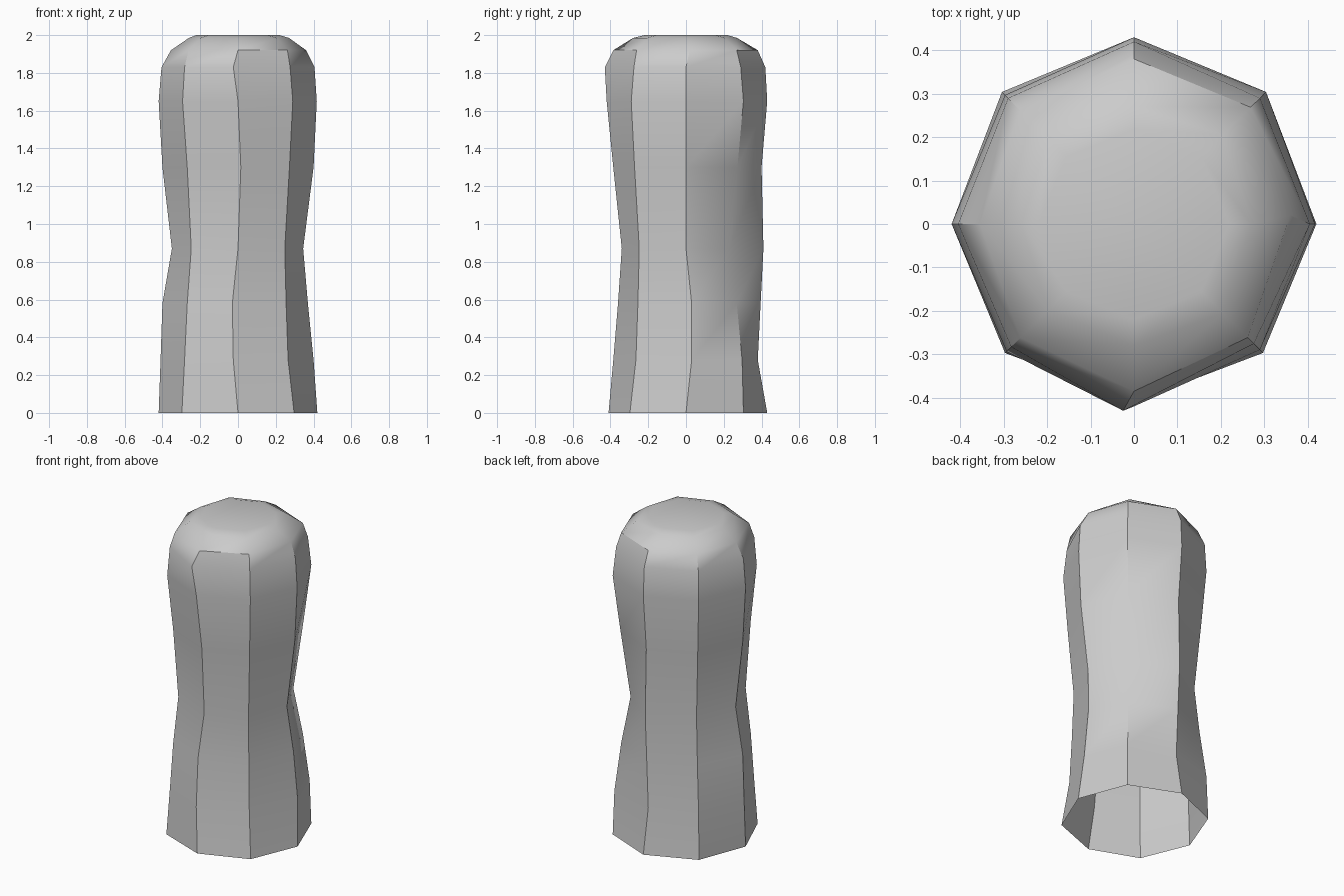
import bpy, bmesh
from math import sin, cos, pi, radians

if "Cube" in bpy.data.objects:
    bpy.data.objects.remove(bpy.data.objects["Cube"])

# Ring heights and radii of the eight corners, counter-clockwise from +x
RINGS = [
    (0.00, (.42, .43, .43, .43, .42, .42, .41, .42)),
    (0.28, (.40, .42, .38, .42, .41, .40, .385, .375)),
    (0.58, (.37, .38, .395, .38, .40, .38, .36, .36)),
    (0.87, (.345, .325, .41, .35, .35, .35, .34, .35)),
    (1.30, (.40, .385, .40, .39, .40, .38, .385, .385)),
    (1.65, (.417, .43, .43, .42, .42, .415, .42, .41)),
    (1.83, (.405, .41, .42, .41, .405, .40, .43, .39)),
    (1.92, (.36, .38, .38, .37, .355, .37, .385, .37)),
    (1.985, (.27, .29, .27, .28, .26, .28, .28, .29)),
    (2.00, (.22,) * 8),
]
# Sideways wobble of a few corners: (ring, corner) -> tangential shift
SHIFT = {(1, 6): -.025, (2, 6): -.03, (4, 6): .015, (6, 6): -.025,
         (1, 0): .03, (2, 0): .03, (7, 0): .02}

# Open-bottomed octagonal pillar with a rounded, closed top
bm = bmesh.new()
loops = []
for i, (z, radii) in enumerate(RINGS):
    loop = []
    for k, r in enumerate(radii):
        a, t = k * pi / 4, SHIFT.get((i, k), 0)
        loop.append(bm.verts.new((r * cos(a) - t * sin(a), r * sin(a) + t * cos(a), z)))
    loops.append(loop)
for lo, hi in zip(loops, loops[1:]):
    for k in range(8):
        n = (k + 1) % 8
        bm.faces.new((lo[k], lo[n], hi[n], hi[k]))
bm.faces.new(loops[-1])
mesh = bpy.data.meshes.new("pillar")
bm.to_mesh(mesh)
bm.free()
pillar = bpy.data.objects.new("pillar", mesh)
bpy.context.collection.objects.link(pillar)

# Smooth dome, crisp vertical edges
bpy.context.view_layer.objects.active = pillar
pillar.select_set(True)
bpy.ops.object.shade_smooth_by_angle(angle=radians(35))
